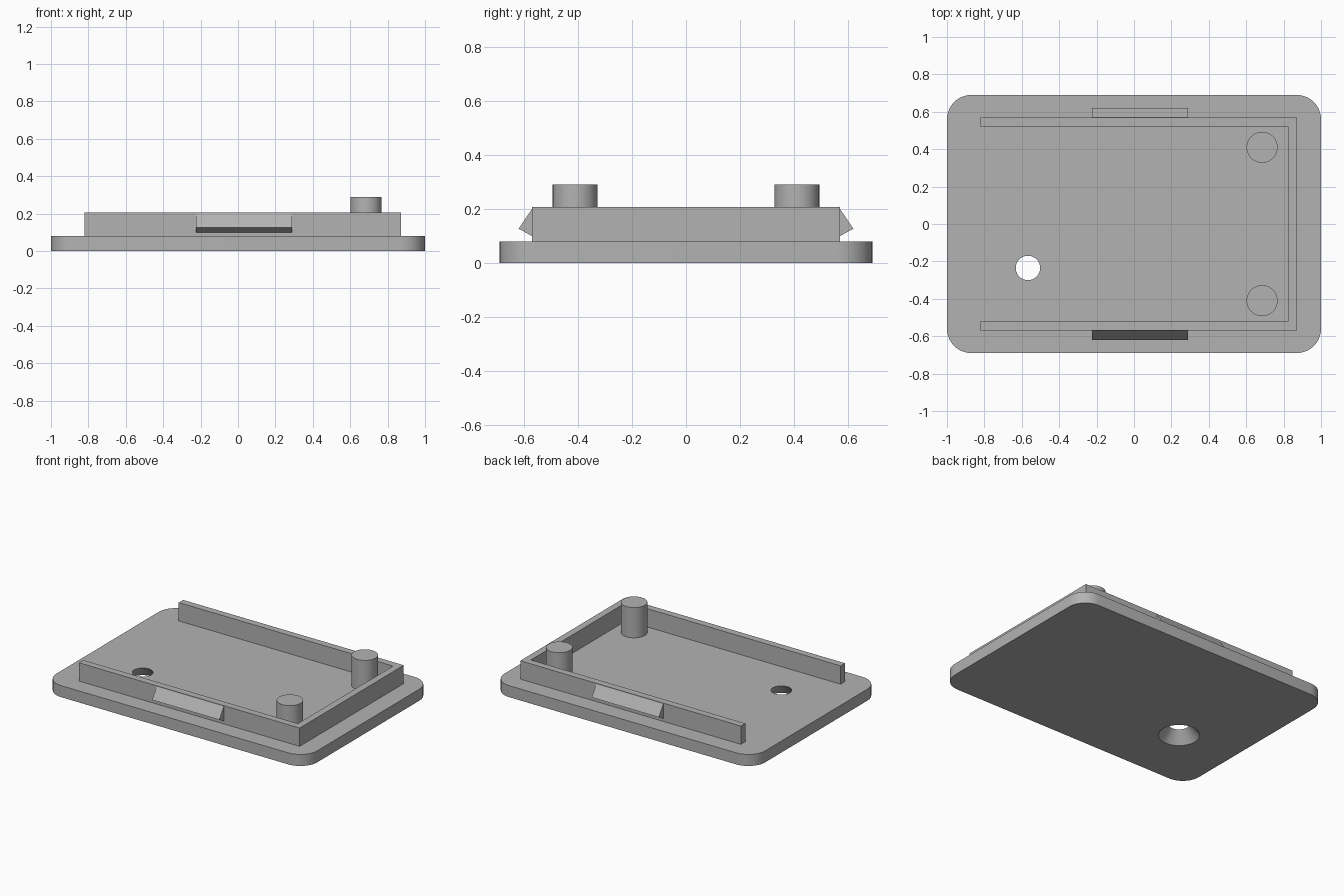
import bpy
import bmesh

cube = bpy.data.objects.get("Cube")
if cube:
    bpy.data.objects.remove(cube, do_unlink=True)

# Single grey plastic
grey = bpy.data.materials.new("grey plastic")
grey.use_nodes = True
COLOUR = (0.45, 0.45, 0.45, 1)
grey.diffuse_color = COLOUR
grey.node_tree.nodes["Principled BSDF"].inputs["Base Color"].default_value = COLOUR

PLATE_TOP = 0.08
WALL_TOP = 0.207
WALL_Y = 0.57


def activate(obj):
    bpy.ops.object.select_all(action="DESELECT")
    obj.select_set(True)
    bpy.context.view_layer.objects.active = obj


def prism(name, points, offset):
    """Extrude a closed outline along an offset vector."""
    mesh = bpy.data.meshes.new(name)
    bm = bmesh.new()
    face = bm.faces.new([bm.verts.new(p) for p in points])
    extruded = bmesh.ops.extrude_face_region(bm, geom=[face])["geom"]
    moved = [g for g in extruded if isinstance(g, bmesh.types.BMVert)]
    bmesh.ops.translate(bm, verts=moved, vec=offset)
    bmesh.ops.recalc_face_normals(bm, faces=bm.faces)
    bm.to_mesh(mesh)
    bm.free()
    obj = bpy.data.objects.new(name, mesh)
    bpy.context.collection.objects.link(obj)
    mesh.materials.append(grey)
    return obj


def cone(name, x, y, z0, z1, r0, r1):
    bpy.ops.mesh.primitive_cone_add(vertices=48, radius1=r0, radius2=r1,
                                    depth=z1 - z0, location=(x, y, (z0 + z1) / 2))
    obj = bpy.context.object
    obj.name = name
    obj.data.materials.append(grey)
    return obj


# Base plate with rounded corners
plate = prism("base_plate", [(-1, -0.69, 0), (1, -0.69, 0), (1, 0.69, 0), (-1, 0.69, 0)],
              (0, 0, PLATE_TOP))
bm = bmesh.new()
bm.from_mesh(plate.data)
uprights = [e for e in bm.edges if abs(e.verts[0].co.z - e.verts[1].co.z) > 0.01]
bmesh.ops.bevel(bm, geom=uprights, offset=0.13, segments=10, profile=0.5, affect="EDGES")
bm.to_mesh(plate.data)
bm.free()

# Countersunk screw hole, widening towards the underside
cutter = cone("screw_hole_cutter", -0.567, -0.235, -0.02, 0.1, 0.146, 0.049)
cutter.hide_render = True
hole = plate.modifiers.new("screw_hole", "BOOLEAN")
hole.operation = "DIFFERENCE"
hole.solver = "EXACT"
hole.object = cutter
activate(plate)
bpy.ops.object.modifier_apply(modifier=hole.name)
bpy.data.objects.remove(cutter, do_unlink=True)
bpy.ops.object.shade_smooth_by_angle()

# U-shaped rim wall, open on one end
INNER_Y = WALL_Y - 0.048
rim = [(-0.82, -WALL_Y), (0.872, -WALL_Y), (0.872, WALL_Y), (-0.82, WALL_Y),
       (-0.82, INNER_Y), (0.824, INNER_Y), (0.824, -INNER_Y), (-0.82, -INNER_Y)]
prism("rim_wall", [(x, y, PLATE_TOP) for x, y in rim], (0, 0, WALL_TOP - PLATE_TOP))

# Snap clips and locating posts, mirrored front to back
for side, label in ((-1, "front"), (1, "back")):
    wedge = [(WALL_Y, 0.1), (WALL_Y + 0.049, 0.127), (WALL_Y, 0.2)]
    prism(label + "_snap_clip", [(-0.225, side * y, z) for y, z in wedge], (0.515, 0, 0))
    post = cone(label + "_post", 0.685, side * 0.41, PLATE_TOP, 0.29, 0.083, 0.083)
    activate(post)
    bpy.ops.object.shade_smooth_by_angle()
